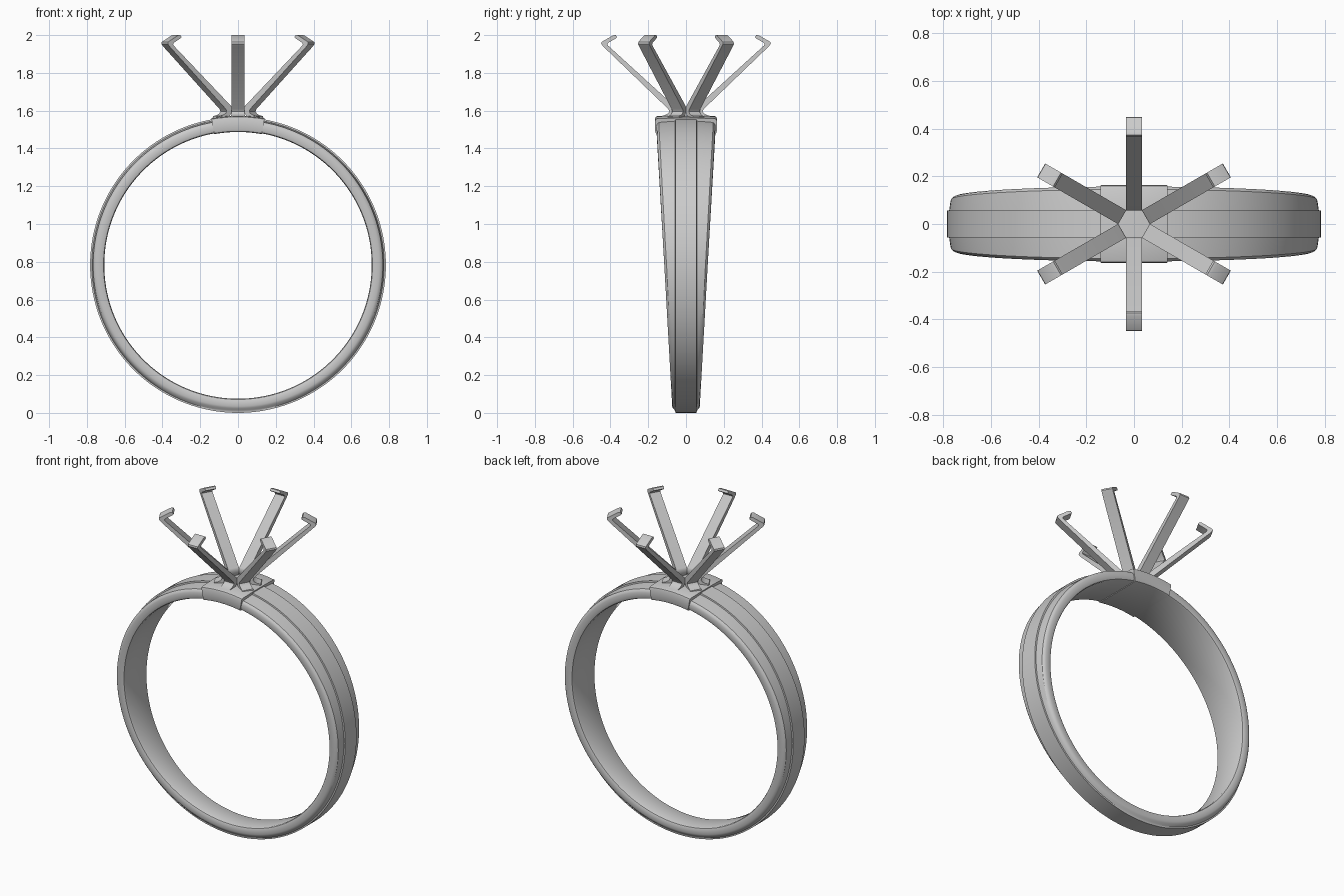
import bpy, bmesh
from math import sin, cos, pi, radians

if "Cube" in bpy.data.objects:
    bpy.data.objects.remove(bpy.data.objects["Cube"])

CZ = 0.783  # height of the ring's centre


def finish(bm, name, angle=30):
    bmesh.ops.recalc_face_normals(bm, faces=bm.faces)
    mesh = bpy.data.meshes.new(name)
    bm.to_mesh(mesh)
    bm.free()
    ob = bpy.data.objects.new(name, mesh)
    bpy.context.collection.objects.link(ob)
    bpy.ops.object.select_all(action='DESELECT')
    ob.select_set(True)
    bpy.context.view_layer.objects.active = ob
    bpy.ops.object.shade_smooth_by_angle(angle=radians(angle))
    return ob


def sweep(name, section, start, end, steps):
    """Sweep a mirrored (radius, y) half section around the finger hole; angle 0 is the top."""
    closed = abs(end - start - 2 * pi) < 1e-6
    bm = bmesh.new()
    rings = []
    for i in range(steps if closed else steps + 1):
        a = start + (end - start) * i / steps
        half = section(a)
        full = half + [(r, -y) for r, y in reversed(half)]
        rings.append([bm.verts.new((r * sin(a), y, CZ + r * cos(a))) for r, y in full])
    n = len(rings[0])
    pairs = list(zip(rings, rings[1:])) + ([(rings[-1], rings[0])] if closed else [])
    for p, q in pairs:
        for j in range(n):
            k = (j + 1) % n
            bm.faces.new((p[j], p[k], q[k], q[j]))
    if not closed:
        bm.faces.new(rings[0])
        bm.faces.new(rings[-1])
    return finish(bm, name)


# Band: tapers from wide at the top to narrow at the bottom, with a raised centre strip
def band_section(a):
    w = 0.073 + 0.084 * (1 + cos(a)) / 2
    return [(0.783, 0.056), (0.774, 0.057), (0.771, (0.057 + w - 0.012) / 2),
            (0.767, w - 0.012), (0.759, w - 0.004), (0.748, w), (0.722, w),
            (0.712, w - 0.004), (0.708, w - 0.012)]


sweep("band", band_section, 0, 2 * pi, 160)


# Collar: saddle block wrapped around the top of the band
def collar_section(a):
    w = 0.163
    return [(0.791, 0.057), (0.788, w - 0.012), (0.784, w - 0.003), (0.776, w),
            (0.718, w), (0.708, w - 0.004), (0.704, w - 0.012)]


collar = sweep("collar", collar_section, radians(-10.3), radians(10.3), 12)

# Prongs: flat strips with a curved foot and a hooked tip, six around the centre
PRONG = [(0.135, 1.562), (0.133, 1.571), (0.112, 1.576), (0.095, 1.585), (0.088, 1.596),
         (0.094, 1.609), (0.436, 1.938), (0.449, 1.953), (0.447, 1.963), (0.438, 1.969),
         (0.385, 1.999), (0.372, 2.0), (0.364, 1.989), (0.372, 1.982), (0.412, 1.959),
         (0.416, 1.951), (0.412, 1.944), (0.062, 1.625), (0.057, 1.612), (0.058, 1.590),
         (0.072, 1.568), (0.085, 1.558)]
HALF = 0.0335


def prong(name, a):
    bm = bmesh.new()
    c, s = cos(a), sin(a)
    sides = [[bm.verts.new((r * c - t * s, r * s + t * c, z)) for r, z in PRONG]
             for t in (-HALF, HALF)]
    n = len(PRONG)
    for j in range(n):
        k = (j + 1) % n
        bm.faces.new((sides[0][j], sides[0][k], sides[1][k], sides[1][j]))
    bm.faces.new(sides[0])
    bm.faces.new(sides[1])
    return finish(bm, name, 40)


for i in range(6):
    prong(f"prong_{i + 1}", radians(30 + 60 * i))
